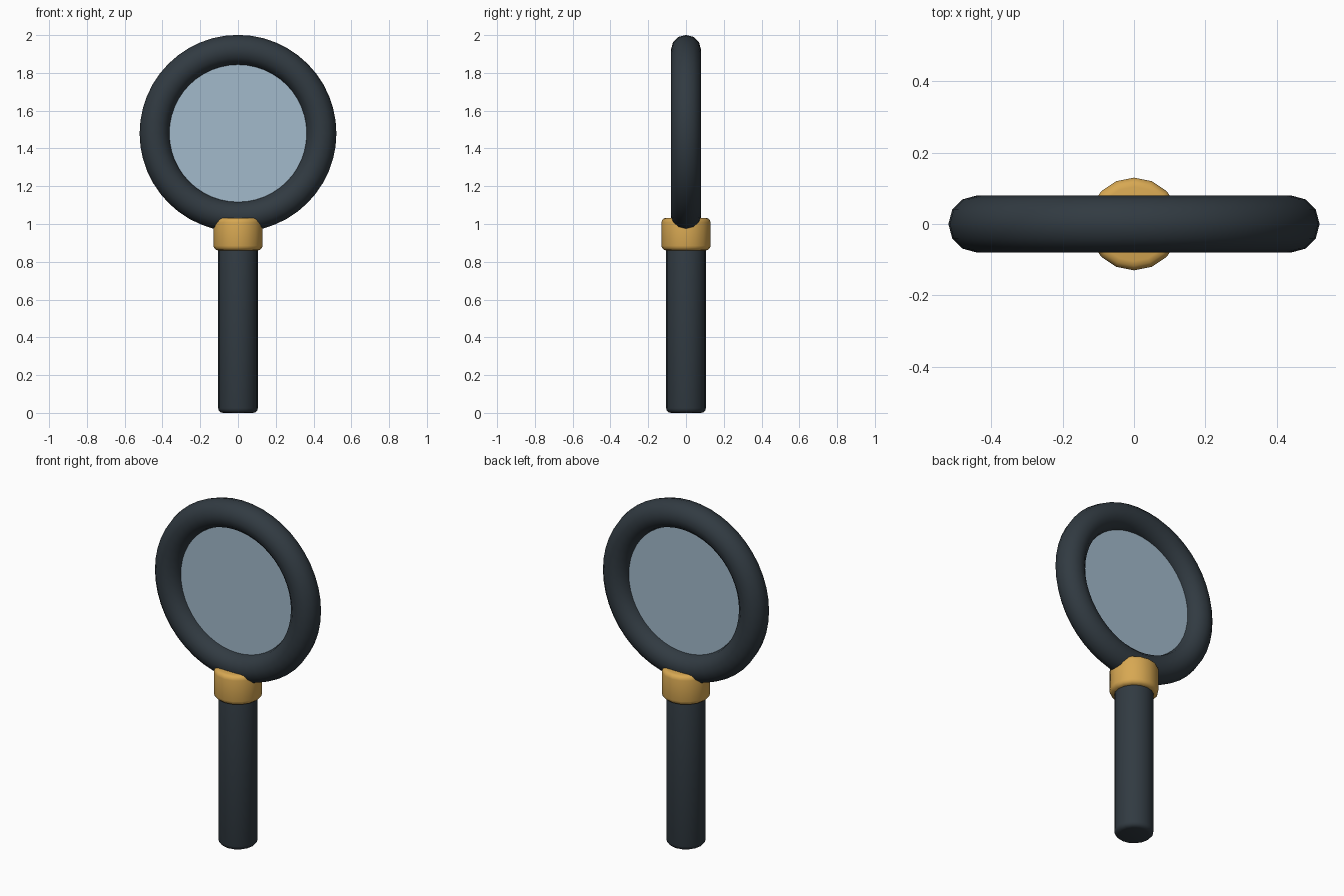
import bpy
from math import pi, radians

cube = bpy.data.objects.get("Cube")
if cube:
    bpy.data.objects.remove(cube, do_unlink=True)


def material(name, color, alpha=1.0):
    mat = bpy.data.materials.new(name)
    mat.use_nodes = True
    mat.diffuse_color = (*color, alpha)
    shader = mat.node_tree.nodes["Principled BSDF"]
    shader.inputs["Base Color"].default_value = (*color, 1)
    shader.inputs["Alpha"].default_value = alpha
    shader.inputs["Roughness"].default_value = 0.5
    return mat


def finish(name, mat, angle=40):
    obj = bpy.context.object
    obj.name = name
    obj.data.materials.append(mat)
    bpy.ops.object.shade_smooth_by_angle(angle=radians(angle))
    return obj


def rounded_cylinder(name, mat, radius, bottom, top, bevel):
    # Upright cylinder with softened rims
    bpy.ops.mesh.primitive_cylinder_add(
        vertices=16, radius=radius, depth=top - bottom,
        location=(0, 0, (bottom + top) / 2))
    obj = bpy.context.object
    mod = obj.modifiers.new("Rounded rims", 'BEVEL')
    mod.width = bevel
    mod.segments = 3
    mod.limit_method = 'ANGLE'
    mod.angle_limit = radians(40)
    bpy.ops.object.modifier_apply(modifier=mod.name)
    return finish(name, mat)


charcoal = material("Charcoal", (0.031, 0.043, 0.054))
brass = material("Brass", (0.68, 0.39, 0.085))
glass = material("Pale blue glass", (0.36, 0.49, 0.60), 0.75)

LENS_Z = 1.48

# Handle and its collar
rounded_cylinder("handle", charcoal, 0.105, 0, 0.92, 0.025)
rounded_cylinder("collar", brass, 0.13, 0.86, 1.033, 0.025)

# Round rim standing upright
bpy.ops.mesh.primitive_torus_add(
    major_radius=0.441, minor_radius=0.08, major_segments=48,
    minor_segments=12, location=(0, 0, LENS_Z), rotation=(pi / 2, 0, 0))
finish("lens_rim", charcoal, 60)

# Thin lens filling the rim
bpy.ops.mesh.primitive_cylinder_add(
    vertices=48, radius=0.40, depth=0.02,
    location=(0, 0, LENS_Z), rotation=(pi / 2, 0, 0))
finish("lens", glass)
